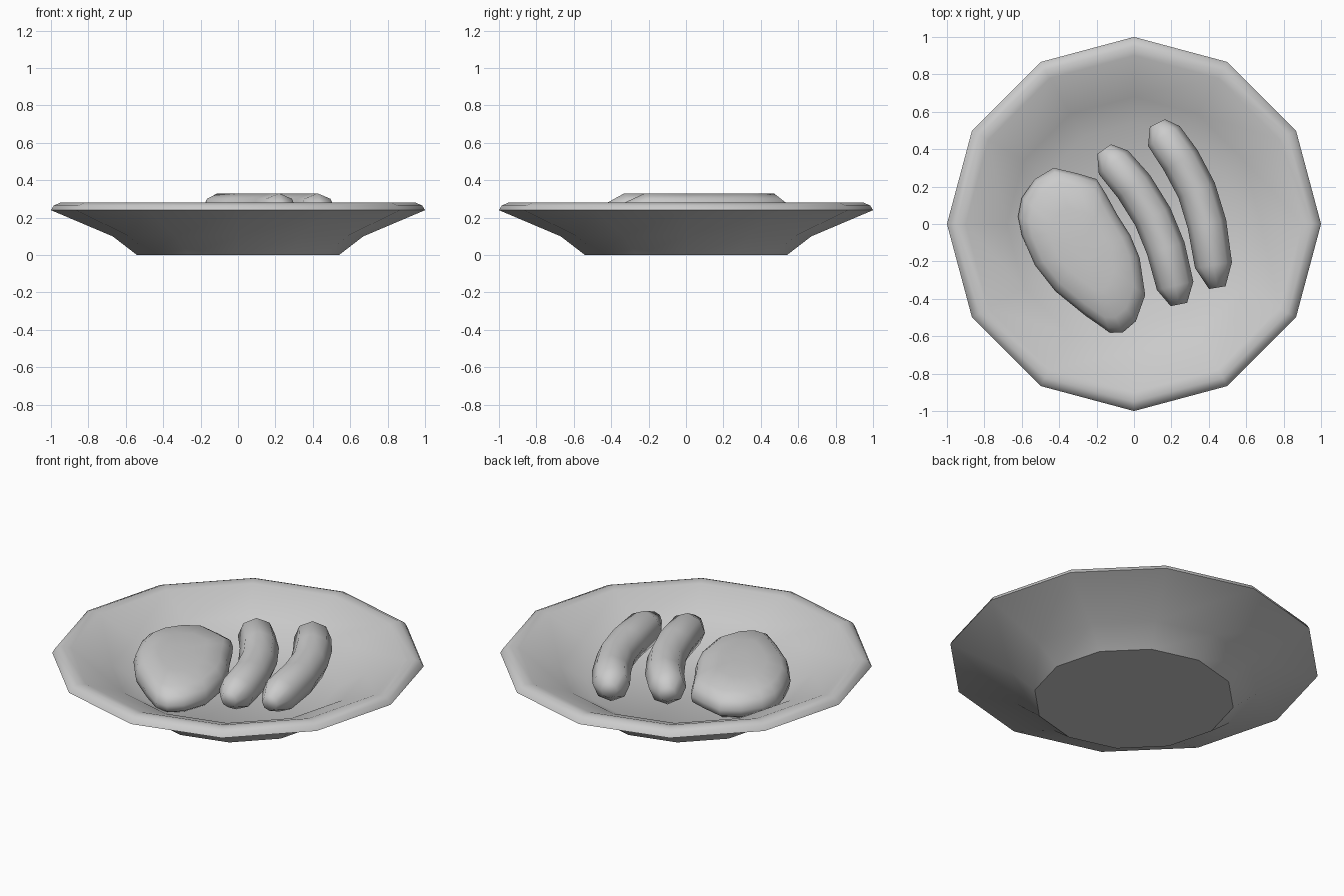
import bpy, bmesh, math
from mathutils import Vector

cube = bpy.data.objects.get("Cube")
if cube:
    bpy.data.objects.remove(cube, do_unlink=True)

grey = bpy.data.materials.new("plain_grey")
grey.use_nodes = True
colour = (0.6, 0.6, 0.6, 1)
grey.diffuse_color = colour
grey.node_tree.nodes["Principled BSDF"].inputs["Base Color"].default_value = colour


def loft(name, rings, angle):
    """Skin a list of closed rings, cap both ends and shade smooth."""
    bm = bmesh.new()
    loops = [[bm.verts.new(p) for p in ring] for ring in rings]
    for a, b in zip(loops, loops[1:]):
        n = len(a)
        for i in range(n):
            j = (i + 1) % n
            bm.faces.new((a[i], a[j], b[j], b[i]))
    bm.faces.new(loops[0])
    bm.faces.new(loops[-1])
    bmesh.ops.recalc_face_normals(bm, faces=bm.faces)
    mesh = bpy.data.meshes.new(name)
    bm.to_mesh(mesh)
    bm.free()
    mesh.materials.append(grey)
    obj = bpy.data.objects.new(name, mesh)
    bpy.context.collection.objects.link(obj)
    bpy.ops.object.select_all(action='DESELECT')
    obj.select_set(True)
    bpy.context.view_layer.objects.active = obj
    bpy.ops.object.shade_smooth_by_angle(angle=math.radians(angle))
    return obj


# Plate: twelve-sided lathe, from the foot, over the rim, to the inner floor
def circle(r, z, n=12):
    return [(r * math.cos(math.tau * i / n), r * math.sin(math.tau * i / n), z)
            for i in range(n)]


profile = [(0.54, 0), (0.67, 0.10), (1, 0.24), (0.985, 0.265), (0.95, 0.28),
           (0.9, 0.272), (0.68, 0.18), (0.54, 0.10)]
loft("plate", [circle(r, z) for r, z in profile], 37)


# Sausages: eight-sided tubes along bent paths, with narrow blunt tips
def sausage(name, path):
    radii = [0.045, 0.1] + [0.105] * (len(path) - 4) + [0.1, 0.045]
    points = [Vector((x, y, 0.23)) for x, y in path]
    rings = []
    for i, (p, r) in enumerate(zip(points, radii)):
        along = points[min(i + 1, len(points) - 1)] - points[max(i - 1, 0)]
        side = along.cross(Vector((0, 0, 1))).normalized()
        ring = []
        for k in range(8):
            a = math.tau * k / 8
            up = Vector((0, 0, min(r, 0.1) * math.sin(a)))
            ring.append(p + side * r * math.cos(a) + up)
        rings.append(ring)
    loft(name, rings, 80)


sausage("inner_sausage", [(-0.16, 0.4), (-0.11, 0.33), (0, 0.2), (0.1, 0.04),
                          (0.17, -0.13), (0.22, -0.33), (0.24, -0.43)])
sausage("outer_sausage", [(0.125, 0.54), (0.16, 0.47), (0.25, 0.34), (0.335, 0.18),
                          (0.39, 0), (0.425, -0.22), (0.445, -0.34)])

# Meat slab: one outline stacked at several heights and scales
outline = [(-0.43, 0.3), (-0.3, 0.27), (-0.2, 0.24), (-0.15, 0.16), (-0.09, 0.05),
           (-0.02, -0.06), (0.03, -0.18), (0.06, -0.38), (0.01, -0.52), (-0.06, -0.58),
           (-0.13, -0.58), (-0.26, -0.49), (-0.42, -0.36), (-0.53, -0.22),
           (-0.6, -0.06), (-0.62, 0.04), (-0.6, 0.14), (-0.53, 0.24)]
centre = Vector((-0.28, -0.13))
layers = [(0.86, 0.1), (0.97, 0.13), (1, 0.17), (0.95, 0.215), (0.82, 0.248),
          (0.5, 0.268), (0.15, 0.272)]
slab = []
for scale, z in layers:
    ring = [centre + (Vector(p) - centre) * scale for p in outline]
    slab.append([(p.x, p.y, z) for p in ring])
loft("meat_slab", slab, 80)
